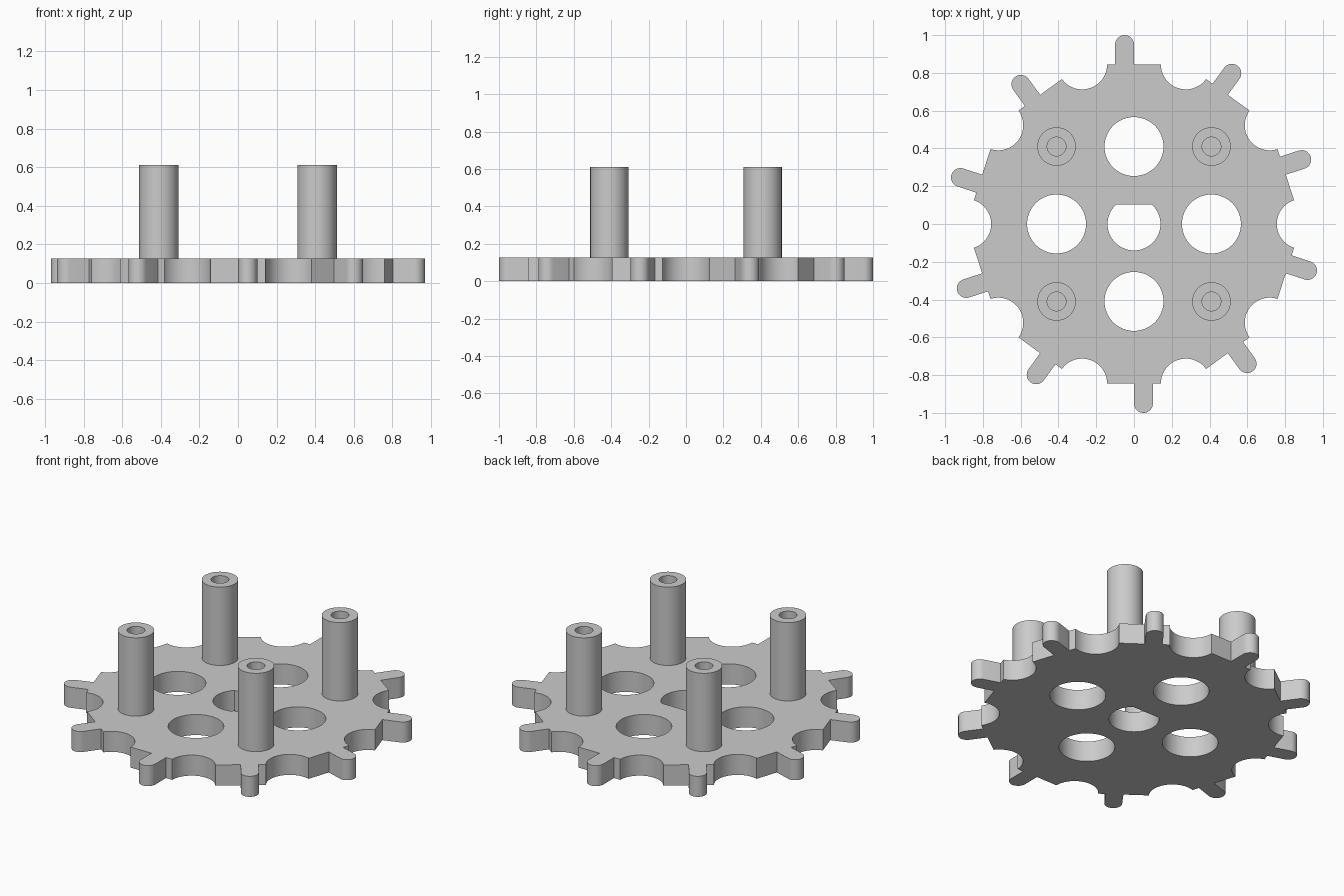
import bpy
import bmesh
from math import cos, sin, pi, radians, asin, sqrt
from mathutils import Matrix, Vector

cube = bpy.data.objects.get("Cube")
if cube:
    bpy.data.objects.remove(cube, do_unlink=True)

THICK = 0.127          # plate thickness
APOTHEM = 0.845        # centre to flat edges of the ten-sided plate
SCALLOP = 0.1325       # radius of the bite at each corner
TOOTH = 0.05           # half width and tip radius of a tooth
SPACING = 0.41         # offset of holes and posts from the axes
TEETH = 10

grey = bpy.data.materials.new("plain grey")
grey.use_nodes = True
colour = (0.6, 0.6, 0.6, 1)
grey.diffuse_color = colour
grey.node_tree.nodes["Principled BSDF"].inputs["Base Color"].default_value = colour


def arc(cx, cy, r, start, end, steps):
    angles = [start + (end - start) * i / steps for i in range(steps + 1)]
    return [Vector((cx + r * cos(a), cy + r * sin(a))) for a in angles]


def circle(cx, cy, r):
    return arc(cx, cy, r, 0, 2 * pi, 64)[:-1]


def finish(obj):
    """Weld, fix normals, colour and shade one part."""
    bm = bmesh.new()
    bm.from_mesh(obj.data)
    bmesh.ops.remove_doubles(bm, verts=bm.verts, dist=1e-5)
    bmesh.ops.recalc_face_normals(bm, faces=bm.faces)
    bm.to_mesh(obj.data)
    bm.free()
    obj.data.materials.clear()
    obj.data.materials.append(grey)
    bpy.ops.object.select_all(action="DESELECT")
    obj.select_set(True)
    bpy.context.view_layer.objects.active = obj
    bpy.ops.object.shade_smooth_by_angle(angle=radians(30))


# One sector of the outline: offset round-tipped tooth, flat edge, corner scallop
half_side = APOTHEM * sin(pi / TEETH) / cos(pi / TEETH)
sector = [Vector((-2 * TOOTH, APOTHEM))]
sector += arc(-TOOTH, 1 - TOOTH, TOOTH, pi, 0, 16)
sector.append(Vector((0, APOTHEM)))
sector += arc(half_side, APOTHEM, SCALLOP, pi, 2 * pi - 2 * pi / TEETH, 20)

outline = []
for i in range(TEETH):
    turn = Matrix.Rotation(-2 * pi * i / TEETH, 2)
    outline += [turn @ p for p in sector]

# Centre hole with a flat on its back side
BORE, FLAT = 0.14, 0.103
flat_angle = asin(FLAT / BORE)
loops = [outline, arc(0, 0, BORE, pi - flat_angle, 2 * pi + flat_angle, 48)]

# Four round holes around the centre
for x, y in ((1, 0), (0, 1), (-1, 0), (0, -1)):
    loops.append(circle(x * SPACING, y * SPACING, 0.156))

# Toothed plate: filled flat curve with thickness, turned into a mesh
curve = bpy.data.curves.new("plate_outline", "CURVE")
curve.dimensions = "2D"
curve.fill_mode = "BOTH"
curve.extrude = THICK / 2
for points in loops:
    spline = curve.splines.new("POLY")
    spline.points.add(len(points) - 1)
    for target, p in zip(spline.points, points):
        target.co = (p.x, p.y, 0, 1)
    spline.use_cyclic_u = True
helper = bpy.data.objects.new("plate_outline", curve)
bpy.context.collection.objects.link(helper)
bpy.context.view_layer.update()
mesh = bpy.data.meshes.new_from_object(
    helper.evaluated_get(bpy.context.evaluated_depsgraph_get()))
bpy.data.objects.remove(helper, do_unlink=True)
mesh.transform(Matrix.Translation((0, 0, THICK / 2)))
plate = bpy.data.objects.new("toothed_plate", mesh)
bpy.context.collection.objects.link(plate)
finish(plate)

# Hollow posts, lathed from a profile and rooted in the plate
OUTER, INNER, TOP = 0.102, 0.05, 0.611
profile = [(0, 0.1), (OUTER, 0.1), (OUTER, TOP), (INNER, TOP),
           (INNER, THICK + 0.003), (0, THICK + 0.003)]
for side, x in (("left", 1), ("right", -1)):
    for end, y in (("front", -1), ("back", 1)):
        bm = bmesh.new()
        verts = [bm.verts.new((r, 0, z)) for r, z in profile]
        edges = [bm.edges.new(pair) for pair in zip(verts, verts[1:])]
        bmesh.ops.spin(bm, geom=verts + edges, cent=(0, 0, 0), axis=(0, 0, 1),
                       angle=2 * pi, steps=48)
        name = f"{end}_{side}_post"
        mesh = bpy.data.meshes.new(name)
        bm.to_mesh(mesh)
        bm.free()
        post = bpy.data.objects.new(name, mesh)
        post.location = (x * SPACING, y * SPACING, 0)
        bpy.context.collection.objects.link(post)
        finish(post)
